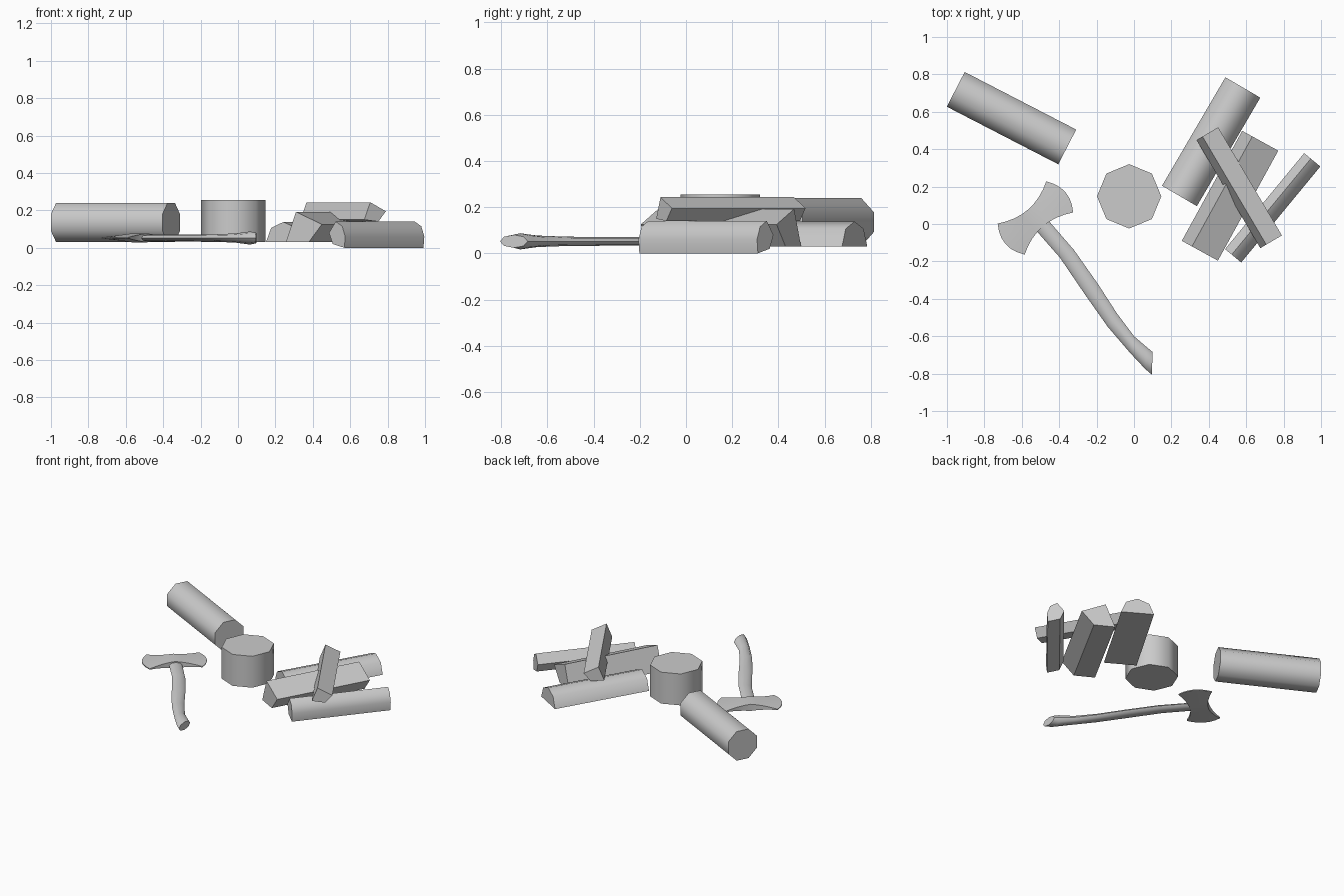
import bpy, bmesh, math
from mathutils import Vector

cube = bpy.data.objects.get("Cube")
if cube:
    bpy.data.objects.remove(cube, do_unlink=True)

grey = bpy.data.materials.new("plain_grey")
grey.use_nodes = True
GREY = (0.6, 0.6, 0.6, 1)
grey.diffuse_color = GREY
grey.node_tree.nodes["Principled BSDF"].inputs["Base Color"].default_value = GREY


def finish(name, bm, angle):
    bmesh.ops.recalc_face_normals(bm, faces=bm.faces[:])
    mesh = bpy.data.meshes.new(name)
    bm.to_mesh(mesh)
    bm.free()
    mesh.materials.append(grey)
    obj = bpy.data.objects.new(name, mesh)
    bpy.context.collection.objects.link(obj)
    bpy.ops.object.select_all(action="DESELECT")
    obj.select_set(True)
    bpy.context.view_layer.objects.active = obj
    if angle:
        bpy.ops.object.shade_smooth_by_angle(angle=math.radians(angle))
    return obj


def loft(name, rings, angle):
    """Skin matching rings of points and cap both ends."""
    bm = bmesh.new()
    rings = [[bm.verts.new(p) for p in ring] for ring in rings]
    n = len(rings[0])
    for a, b in zip(rings, rings[1:]):
        for i in range(n):
            j = (i + 1) % n
            bm.faces.new((a[i], a[j], b[j], b[i]))
    bm.faces.new(rings[0])
    bm.faces.new(rings[-1])
    return finish(name, bm, angle)


def bar(name, start, end, section, angle=50):
    """Sweep a section of (offset to the right, height) along the ground."""
    a, b = Vector((*start, 0)), Vector((*end, 0))
    d = (b - a).normalized()
    right = Vector((d.y, -d.x, 0))
    return loft(name, [[p + right * u + Vector((0, 0, z)) for u, z in section]
                       for p in (a, b)], angle)


def arc(radius, height, first, step, count):
    return [(radius * math.cos(math.radians(first + step * i)),
             height + radius * math.sin(math.radians(first + step * i)))
            for i in range(count)]


# Whole log and chopping stump
bar("whole_log", (-0.953, 0.72), (-0.357, 0.412), arc(0.113, 0.135, 22.5, 45, 8))
stump = [(x - 0.026, y) for x, y in arc(0.172, 0.148, 0, 45, 8)]
loft("stump", [[(x, y, z) for x, y in stump] for z in (0.03, 0.255)], 50)

# Split firewood pile
bar("half_log", (0.243, 0.15), (0.582, 0.73), arc(0.108, 0.03, 0, 45, 5))
bar("split_log", (0.352, -0.143), (0.675, 0.445),
    [(-0.11, 0.03), (-0.048, 0.192), (0.11, 0.125), (0.03, 0.03)], 30)
bar("narrow_log", (0.53, -0.17), (0.953, 0.343),
    [(0.05, 0), (0.056, 0.06), (0.035, 0.115), (-0.01, 0.14), (-0.056, 0.08),
     (-0.03, 0.02)])
bar("top_log", (0.733, -0.095), (0.392, 0.483),
    [(-0.067, 0.15), (-0.03, 0.243), (0.067, 0.195), (0.02, 0.14)], 30)

# Axe handle: left edge, right edge and half thickness at each station
stations = [((-0.55, 0.0), (-0.48, 0.05), 0.018),
            ((-0.51, -0.05), (-0.45, 0.01), 0.018),
            ((-0.396, -0.18), (-0.32, -0.14), 0.019),
            ((-0.26, -0.38), (-0.19, -0.325), 0.019),
            ((-0.14, -0.55), (-0.09, -0.48), 0.02),
            ((-0.02, -0.69), (0.0, -0.6), 0.025),
            ((0.06, -0.775), (0.07, -0.66), 0.035),
            ((0.095, -0.805), (0.1, -0.685), 0.028)]
rings = []
for left, right, thick in stations:
    mid = (Vector(left) + Vector(right)) / 2
    half = (Vector(right) - Vector(left)) / 2
    rings.append([(*(mid + half * c), 0.052 + thick * s)
                  for c, s in arc(1, 0, 0, 45, 8)])
loft("axe_handle", rings, 50)

# Double-bitted axe head: waisted, thick in the middle, with curved edges
centre = Vector((-0.527, 0.032))
along = Vector((0.755, 0.655))
across = Vector((-0.655, 0.755))
ROWS, COLS = 8, 6


def head_point(s, t, side):
    reach = 0.172 * s + 0.04 * s * abs(s) * (1 - t * t)
    width = 0.06 + 0.05 * s * s
    p = centre + along * reach + across * (t * width)
    thick = 0.003 + 0.021 * (1 - abs(s))
    return (*p, 0.053 + side * thick)


rings = []
for i in range(ROWS + 1):
    s = 2 * i / ROWS - 1
    ts = [2 * j / COLS - 1 for j in range(COLS + 1)]
    rings.append([head_point(s, t, 1) for t in ts]
                 + [head_point(s, t, -1) for t in reversed(ts)])
loft("axe_head", rings, 40)
